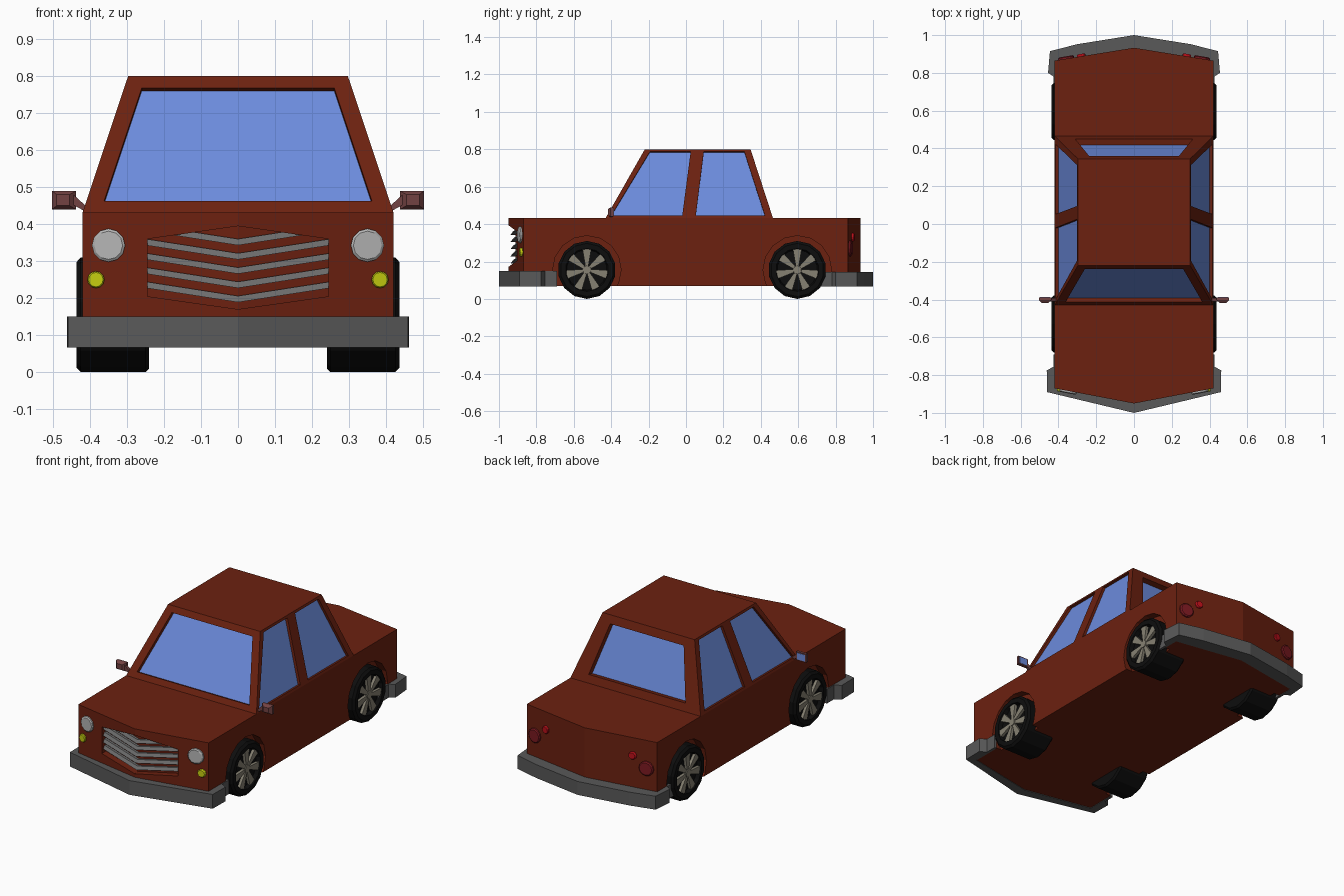
import bpy, bmesh
from math import sin, cos, pi

if "Cube" in bpy.data.objects:
    bpy.data.objects.remove(bpy.data.objects["Cube"])


def material(name, r, g, b):
    m = bpy.data.materials.new(name)
    m.diffuse_color = (r, g, b, 1)
    m.use_nodes = True
    m.node_tree.nodes["Principled BSDF"].inputs["Base Color"].default_value = m.diffuse_color
    return m


PAINT = material("paint", 0.15, 0.015, 0.005)
GLASS = material("glass", 0.15, 0.26, 0.72)
RUBBER = material("rubber", 0.004, 0.004, 0.004)
ALLOY = material("alloy", 0.24, 0.22, 0.17)
BUMPER = material("bumper_grey", 0.1, 0.1, 0.1)
SLAT = material("slat_grey", 0.15, 0.15, 0.15)
LAMP = material("lamp", 0.46, 0.46, 0.46)
AMBER = material("amber", 0.55, 0.6, 0.005)
RED = material("red", 0.5, 0.005, 0.01)
DARK_RED = material("dark_red", 0.2, 0.01, 0.015)
TRIM = material("mirror_trim", 0.17, 0.055, 0.055)


def finish(name, bm, *mats):
    bmesh.ops.recalc_face_normals(bm, faces=bm.faces[:])
    me = bpy.data.meshes.new(name)
    bm.to_mesh(me)
    bm.free()
    ob = bpy.data.objects.new(name, me)
    bpy.context.collection.objects.link(ob)
    for m in mats:
        if m:
            me.materials.append(m)
    return ob


def skin(name, parts, mat, sides=(1, -1)):
    """Each part is a list of rings joined into a capped solid, repeated per x side."""
    bm = bmesh.new()
    for s in sides:
        for rings in parts:
            vs = [[bm.verts.new((s * x, y, z)) for x, y, z in r] for r in rings]
            n = len(vs[0])
            for a, b in zip(vs, vs[1:]):
                for i in range(n):
                    j = (i + 1) % n
                    bm.faces.new((a[i], a[j], b[j], b[i]))
            bm.faces.new(vs[0])
            bm.faces.new(vs[-1])
    return finish(name, bm, mat)


def circle(x, y, z, r, n):
    """Ring around the x axis, first vertex at the bottom."""
    return [(x, y + r * sin(2 * pi * i / n), z - r * cos(2 * pi * i / n)) for i in range(n)]


def extrude_z(outline, z0, z1):
    return [[(x, y, z) for x, y in outline] for z in (z0, z1)]


# nose and tail are shallow V shapes in plan
def nose(x):
    return -0.95 + 0.08 * x / 0.42


def tail(x):
    return 0.933 - 0.068 * x / 0.42


# lower body
half = [(0.42, -0.87), (0.42, 0.865), (0, 0.933)]
outline = [(0, -0.95)] + half + [(-0.42, 0.865), (-0.42, -0.87)]
body = skin("body", [extrude_z(outline, 0.07, 0.432)], PAINT, (1,))

# wheel arches and grille recess
WHEELS = {"front": -0.53, "rear": 0.595}
WZ = 0.155
grille = [(-0.002, 0.395), (0.245, 0.36), (0.245, 0.205), (-0.002, 0.17)]
cutters = []
for s in (1, -1):
    for y in WHEELS.values():
        cutters.append(skin("arch_cutter", [[circle(0.375, y, WZ, 0.183, 16),
                                             circle(0.5, y, WZ, 0.183, 16)]], None, (s,)))
    cutters.append(skin("grille_cutter", [[[(x, -1.05, z) for x, z in grille],
                                           [(x, nose(x) + 0.038, z) for x, z in grille]]], None, (s,)))
bpy.context.view_layer.objects.active = body
for c in cutters:
    c.hide_render = True
    mod = body.modifiers.new("cut", "BOOLEAN")
    mod.operation = "DIFFERENCE"
    mod.solver = "EXACT"
    mod.object = c
    bpy.ops.object.modifier_apply(modifier=mod.name)
for c in cutters:
    bpy.data.objects.remove(c)

# grille slats
slats = []
for i in range(5):
    z = 0.36 - 0.0385 * i
    xt, xb = (0.117, 0.174) if i == 0 else (0.245, 0.245)
    k = 0.038 / 0.245
    quad = [(0, z), (xt, z + k * xt), (xb, z - 0.017 + k * xb), (0, z - 0.017)]
    front = [(x, nose(x) + (0.024 if j < 2 else 0.012), zz) for j, (x, zz) in enumerate(quad)]
    slats.append([front, [(x, nose(x) + 0.042, zz) for x, zz in quad]])
skin("grille_slats", slats, SLAT)

# cabin with recessed windows
ZB, ZT = 0.432, 0.80


def height(z):
    return (z - ZB) / (ZT - ZB)


def side(y, z):
    return (0.42 - 0.123 * height(z), y, z)


def front(x, z):
    return (x, -0.43 + 0.21 * height(z), z)


def back(x, z):
    return (x, 0.465 - 0.12 * height(z), z)


bm = bmesh.new()


def face(pts, s=1, index=0):
    f = bm.faces.new([bm.verts.new((s * x, y, z)) for x, y, z in pts])
    f.material_index = index


def panel(outer, inner, shift, s=1):
    deep = [tuple(p + d for p, d in zip(v, shift)) for v in inner]
    for a, b in ((outer, inner), (inner, deep)):
        for i in range(4):
            j = (i + 1) % 4
            face((a[i], a[j], b[j], b[i]), s)
    face(deep, s, 1)


def symmetric(place, wb, zb, wt, zt):
    return [place(-wb, zb), place(wb, zb), place(wt, zt), place(-wt, zt)]


panel(symmetric(front, 0.42, ZB, 0.297, ZT), symmetric(front, 0.362, 0.462, 0.26, 0.768), (0, 0.02, -0.008))
panel(symmetric(back, 0.42, ZB, 0.297, ZT), symmetric(back, 0.312, 0.475, 0.237, 0.755), (0, -0.033, -0.006))
for s in (1, -1):
    panel([side(-0.43, ZB), side(0.015, ZB), side(0.06, ZT), side(-0.22, ZT)],
          [side(-0.40, 0.445), side(-0.02, 0.445), side(0.025, 0.787), side(-0.193, 0.787)], (-0.015, 0, -0.003), s)
    panel([side(0.015, ZB), side(0.465, ZB), side(0.345, ZT), side(0.06, ZT)],
          [side(0.052, 0.445), side(0.422, 0.445), side(0.312, 0.787), side(0.095, 0.787)], (-0.015, 0, -0.003), s)
for z, ys in ((ZT, (-0.22, 0.06, 0.345)), (ZB, (-0.43, 0.015, 0.465))):
    right = [side(y, z) for y in ys]
    face(right + [(-x, y, zz) for x, y, zz in reversed(right)])
bmesh.ops.remove_doubles(bm, verts=bm.verts[:], dist=0.0001)
finish("cabin", bm, PAINT, GLASS)

# bumpers
skin("front_bumper", [extrude_z([(0, -1), (0.46, -0.89), (0.462, -0.775), (0.425, -0.755), (0.425, -0.69),
                                 (0.41, -0.69), (0.41, -0.86), (0, -0.94)], 0.067, 0.15)], BUMPER)
skin("rear_bumper", [extrude_z([(0, 1), (0.3, 0.952), (0.445, 0.915), (0.455, 0.8), (0.425, 0.78), (0.425, 0.69),
                                (0.41, 0.69), (0.41, 0.85), (0, 0.92)], 0.067, 0.145)], BUMPER)

# wheels
tyre = [(0.24, 0.145), (0.25, 0.155), (0.425, 0.155), (0.437, 0.142), (0.437, 0.115), (0.414, 0.108)]
for end, wy in WHEELS.items():
    skin(end + "_tyres", [[circle(x, wy, WZ, r, 14) for x, r in tyre]], RUBBER)
    spokes = [[circle(0.41, wy, WZ, 0.026, 10), circle(0.434, wy, WZ, 0.022, 10)]]
    for i in range(7):
        a = 2 * pi * i / 7
        quad = [(0.018, -0.008), (0.111, -0.023), (0.111, 0.023), (0.018, 0.008)]
        spokes.append([[(x, wy + r * sin(a) + t * cos(a), WZ + r * cos(a) - t * sin(a)) for r, t in quad]
                       for x in (0.41, 0.43)])
    skin(end + "_wheel_spokes", spokes, ALLOY)


# lamps lying on the nose and tail faces
def lamps(name, x, z, r, surface, out, mat, n=12):
    rings = []
    for d, k in ((-0.01, 1), (0.008, 1), (0.013, 0.85)):
        ring = []
        for i in range(n):
            px = x + r * k * cos(2 * pi * i / n)
            ring.append((px, surface(px) + out * d, z + r * k * sin(2 * pi * i / n)))
        rings.append(ring)
    skin(name, [rings], mat)


lamps("headlights", 0.35, 0.343, 0.045, nose, -1, LAMP)
lamps("front_indicators", 0.384, 0.25, 0.023, nose, -1, AMBER)
lamps("tail_lights", 0.36, 0.27, 0.042, tail, 1, DARK_RED)
lamps("small_tail_lights", 0.28, 0.33, 0.022, tail, 1, RED)


# door mirrors
def rect(x0, x1, z0, z1, y):
    return [(x0, y, z0), (x1, y, z0), (x1, y, z1), (x0, y, z1)]


arm = [(0.39, 0.43), (0.405, 0.43), (0.445, 0.452), (0.445, 0.48)]
skin("mirror_housings", [[rect(0.455, 0.49, 0.45, 0.48, -0.418), rect(0.438, 0.503, 0.44, 0.49, -0.403),
                          rect(0.438, 0.503, 0.44, 0.49, -0.388)],
                         [[(x, y, z) for x, z in arm] for y in (-0.41, -0.393)]], TRIM)
skin("mirror_glass", [[rect(0.444, 0.497, 0.446, 0.484, -0.39), rect(0.444, 0.497, 0.446, 0.484, -0.386)]], GLASS)
